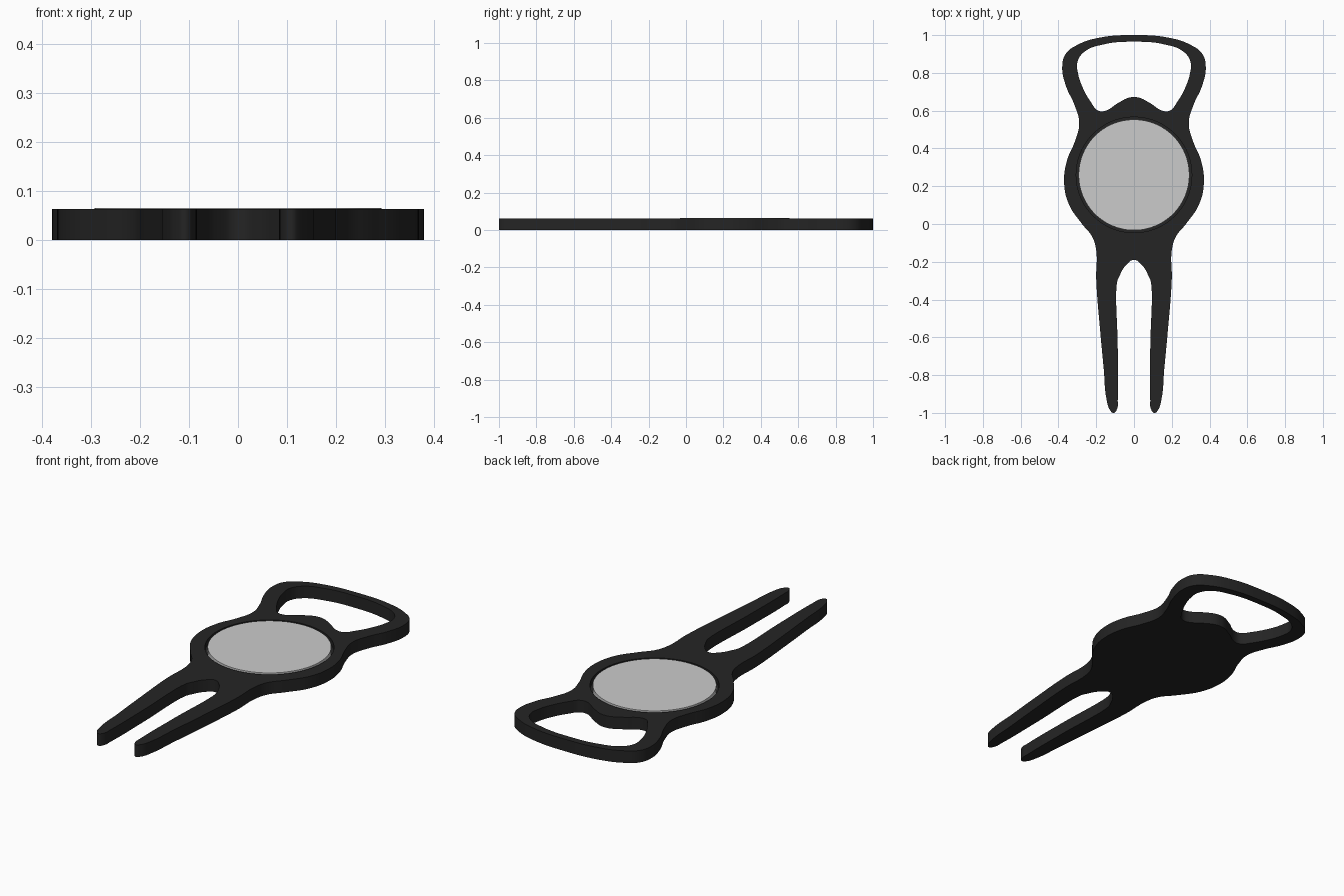
import bpy
import bmesh
from math import radians

THICK = 0.063
CENTRE_Y = 0.26

# Right halves of the mirrored outlines, running from top centre to bottom centre
OUTLINE = [
    (0, 1), (.19, .985), (.3, .948), (.362, .9), (.38, .83), (.36, .73),
    (.315, .63), (.29, .535), (.312, .44), (.355, .335), (.37, .22),
    (.345, .105), (.275, 0), (.22, -.07), (.2, -.14), (.2, -.29),
    (.18, -.555), (.16, -.77), (.145, -.93), (.127, -.985), (.108, -1),
    (.09, -.98), (.086, -.93), (.086, -.66), (.09, -.31), (.077, -.275),
    (.04, -.215), (0, -.19),
]
OPENING = [
    (0, .965), (.16, .951), (.265, .91), (.3, .855), (.297, .8), (.275, .73),
    (.225, .64), (.195, .603), (.16, .597), (.085, .64), (.03, .668), (0, .672),
]


def add_loop(curve, half):
    """Closed smooth spline from a half outline mirrored across x."""
    points = half + [(-x, y) for x, y in reversed(half[1:-1])]
    spline = curve.splines.new('BEZIER')
    spline.bezier_points.add(len(points) - 1)
    spline.use_cyclic_u = True
    for bez, (x, y) in zip(spline.bezier_points, points):
        bez.co = (x, y, 0)
        bez.handle_left_type = bez.handle_right_type = 'AUTO'


def activate(obj):
    bpy.ops.object.select_all(action='DESELECT')
    obj.select_set(True)
    bpy.context.view_layer.objects.active = obj


def cylinder(name, radius, bottom, top):
    bpy.ops.mesh.primitive_cylinder_add(
        vertices=96, radius=radius, depth=top - bottom,
        location=(0, CENTRE_Y, (bottom + top) / 2))
    obj = bpy.context.object
    obj.name = name
    return obj


def material(name, colour):
    mat = bpy.data.materials.new(name)
    mat.use_nodes = True
    mat.diffuse_color = colour
    mat.node_tree.nodes["Principled BSDF"].inputs["Base Color"].default_value = colour
    return mat


cube = bpy.data.objects.get("Cube")
if cube:
    bpy.data.objects.remove(cube, do_unlink=True)

# Flat body with forked prongs and bottle-opener loop
curve = bpy.data.curves.new("tool_body", 'CURVE')
curve.dimensions = '2D'
curve.fill_mode = 'BOTH'
curve.resolution_u = 8
curve.extrude = THICK / 2
add_loop(curve, OUTLINE)
add_loop(curve, OPENING)
body = bpy.data.objects.new("tool_body", curve)
bpy.context.collection.objects.link(body)
body.location.z = THICK / 2
activate(body)
bpy.ops.object.convert(target='MESH')
body = bpy.context.object

# Weld caps to the side walls
bm = bmesh.new()
bm.from_mesh(body.data)
bmesh.ops.remove_doubles(bm, verts=bm.verts, dist=1e-5)
bmesh.ops.recalc_face_normals(bm, faces=bm.faces)
bm.to_mesh(body.data)
bm.free()

# Round pocket for the marker
cutter = cylinder("pocket_cutter", .306, .035, THICK + .05)
cut = body.modifiers.new("pocket", 'BOOLEAN')
cut.operation = 'DIFFERENCE'
cut.solver = 'EXACT'
cut.object = cutter
activate(body)
bpy.ops.object.modifier_apply(modifier=cut.name)
bpy.data.objects.remove(cutter, do_unlink=True)
body.data.materials.clear()
body.data.materials.append(material("black", (.018, .018, .018, 1)))

# Removable ball marker disc
marker = cylinder("ball_marker", .293, .035, THICK + .002)

for obj in (body, marker):
    activate(obj)
    bpy.ops.object.shade_smooth_by_angle(angle=radians(30))
